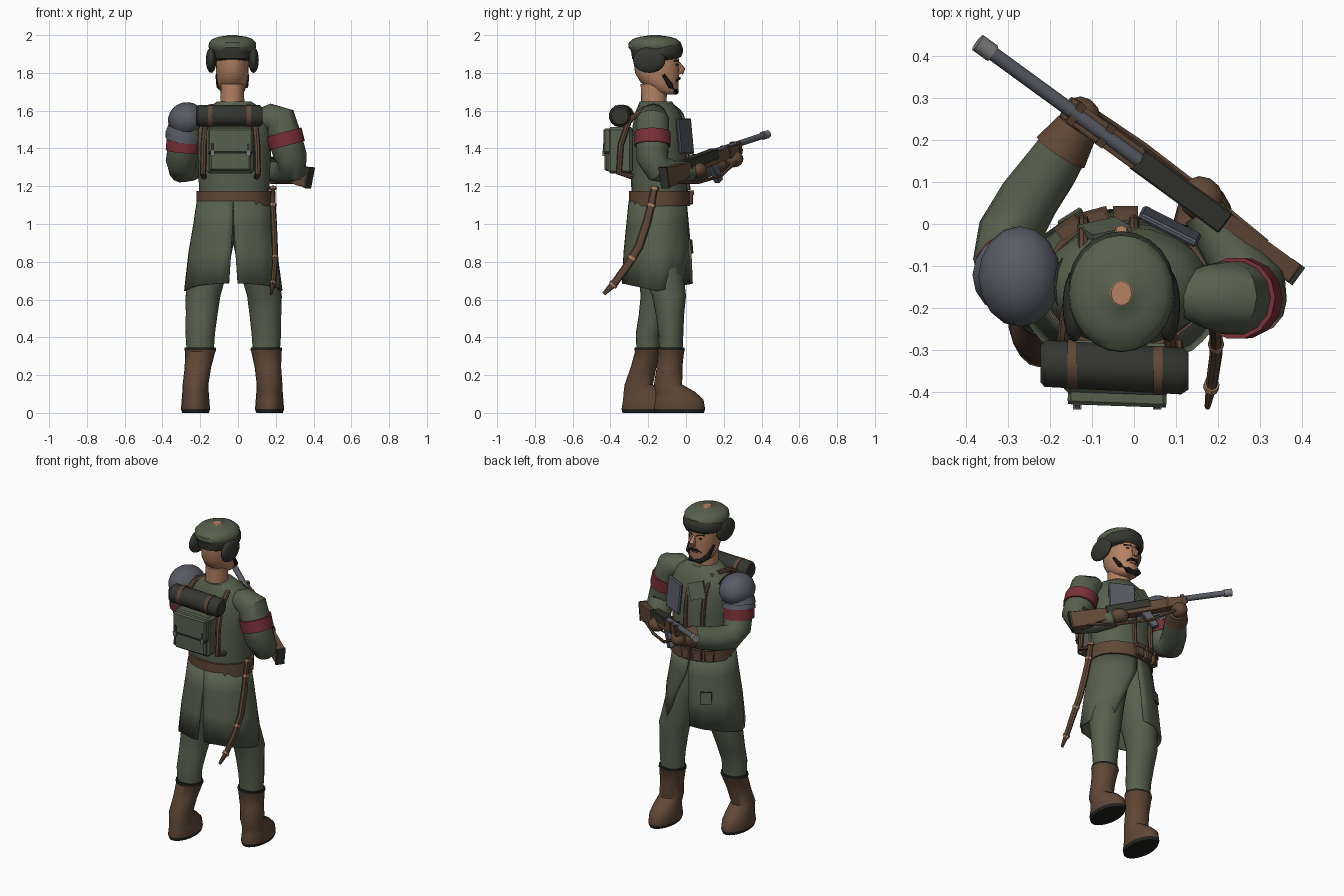
import bpy, bmesh
from math import cos, sin, pi, radians
from mathutils import Vector, Matrix, Euler

cube = bpy.data.objects.get("Cube")
if cube:
    bpy.data.objects.remove(cube)


def material(name, rgb):
    m = bpy.data.materials.new(name)
    m.use_nodes = True
    m.diffuse_color = (*rgb, 1)
    m.node_tree.nodes["Principled BSDF"].inputs["Base Color"].default_value = (*rgb, 1)
    return m


GREEN = material("olive cloth", (.096, .117, .073))
BROWN = material("brown leather", (.117, .064, .037))
DARK = material("charcoal fur", (.035, .037, .03))
METAL = material("steel", (.1, .106, .13))
BRIGHT = material("bright steel", (.2, .2, .2))
RED = material("red cloth", (.19, .03, .037))
SKIN = material("skin", (.46, .22, .125))
BLACK = material("dark hair and soles", (.015, .015, .013))
WOOD = material("dark wood", (.085, .048, .028))
CX = -.03  # head and pack centre line


def finish(bm, name, mats, smooth=True, matrix=None):
    bmesh.ops.recalc_face_normals(bm, faces=bm.faces)
    me = bpy.data.meshes.new(name)
    bm.to_mesh(me)
    bm.free()
    ob = bpy.data.objects.new(name, me)
    bpy.context.collection.objects.link(ob)
    for m in mats if isinstance(mats, (list, tuple)) else [mats]:
        me.materials.append(m)
    if matrix:
        ob.matrix_world = matrix
    if smooth:
        bpy.ops.object.select_all(action='DESELECT')
        ob.select_set(True)
        bpy.context.view_layer.objects.active = ob
        bpy.ops.object.shade_smooth_by_angle(angle=radians(42))
    return ob


def bridge(bm, rings):
    n = len(rings[0])
    for a, b in zip(rings, rings[1:]):
        for i in range(n):
            bm.faces.new((a[i], a[(i + 1) % n], b[(i + 1) % n], b[i]))
    bm.faces.new(rings[0])
    bm.faces.new(rings[-1])


def loft(name, sections, mats, sides=20, rule=None):
    """Stack of level ellipses (x, y, z, rx, ry); rule picks a colour by face centre."""
    bm = bmesh.new()
    bridge(bm, [[bm.verts.new((x + rx * cos(2 * pi * i / sides), y + ry * sin(2 * pi * i / sides), z))
                 for i in range(sides)] for x, y, z, rx, ry in sections])
    if rule:
        for f in bm.faces:
            f.material_index = rule(f.calc_center_median())
    return finish(bm, name, mats)


def tube(name, pts, radii, mats, sides=12, flat=1, matrix=None, ref=None):
    """Round sweep along points; flat scales it along the ref direction."""
    pts = [Vector(p) for p in pts]
    radii = radii if isinstance(radii, (list, tuple)) else [radii] * len(pts)
    bm, rings = bmesh.new(), []
    for k, (p, r) in enumerate(zip(pts, radii)):
        d = (pts[min(k + 1, len(pts) - 1)] - pts[max(k - 1, 0)]).normalized()
        side = Vector(ref or ((1, 0, 0) if abs(d.x) < .75 else (0, 0, 1)))
        v = d.cross(side).normalized()
        u = v.cross(d)
        rings.append([bm.verts.new(p + r * (flat * u * cos(2 * pi * i / sides) + v * sin(2 * pi * i / sides)))
                      for i in range(sides)])
    bridge(bm, rings)
    return finish(bm, name, mats, matrix=matrix)


def ball(name, loc, radii, mat, rot=(0, 0, 0), u=16, v=10):
    bm = bmesh.new()
    bmesh.ops.create_uvsphere(bm, u_segments=u, v_segments=v, radius=1)
    return finish(bm, name, mat, matrix=Matrix.LocRotScale(loc, Euler(rot), radii))


def box(name, loc, size, mat, rot=(0, 0, 0), bevel=0.0, parent=None):
    bm = bmesh.new()
    bmesh.ops.create_cube(bm, size=1)
    bmesh.ops.scale(bm, vec=size, verts=bm.verts)
    if bevel:
        bmesh.ops.bevel(bm, geom=bm.edges[:], offset=bevel, segments=1, affect='EDGES')
    mx = Matrix.LocRotScale(loc, Euler(rot), None)
    return finish(bm, name, mat, False, parent @ mx if parent else mx)


# Boots and trousers: foot x, foot y, ankle y, top x, top y, knee x, knee y, hip x
for tag, fx, fy, ay, tx, ty, kx, ky, hx in (("forward", .167, -.035, -.095, .15, -.08, .14, -.09, .06),
                                            ("rear", -.225, -.205, -.25, -.2, -.2, -.185, -.15, -.11)):
    loft(tag + "_boot", [(fx, fy, 0, .07, .13), (fx, fy, .02, .077, .136), (fx, fy, .07, .073, .128),
                         (fx, fy - .02, .11, .07, .105), (fx, ay, .15, .068, .075),
                         ((fx + tx) / 2, (ay + ty) / 2, .24, .07, .068), (tx, ty, .325, .08, .07),
                         (tx, ty, .332, .084, .074), (tx, ty, .345, .082, .072)], [BROWN, BLACK],
         rule=lambda c: int(c.z < .015 or c.z > .33))
    loft(tag + "_trouser_leg", [(tx, ty, .33, .072, .062), (tx, ty, .42, .078, .066),
                                ((tx + kx) / 2, (ty + ky) / 2, .52, .084, .075), (kx, ky, .62, .092, .09),
                                ((kx + hx) / 2, -.14, .8, .105, .12), (hx, -.15, 1.0, .108, .13),
                                (hx, -.15, 1.1, .08, .1)], GREEN)

# Coat body, belt, neck
loft("coat_body", [(-.02, -.14, 1.13, .187, .148), (-.02, -.14, 1.2, .187, .15), (-.02, -.145, 1.4, .195, .148),
                   (-.02, -.145, 1.52, .2, .138), (-.02, -.15, 1.6, .165, .115), (-.02, -.16, 1.648, .09, .085)], GREEN)
loft("belt", [(-.02, -.14, z, .2, .162) for z in (1.095, 1.175)], BROWN)
loft("neck", [(CX, -.17, 1.6, .064, .066), (CX, -.17, 1.74, .062, .07)], SKIN)

# Coat skirt: two panels, split at the back and open at the front on the trigger side
for side, tag, opening in ((1, "trigger_side", 8), (-1, "support_side", 1)):
    bm, rows, steps = bmesh.new(), [], 16
    for z, rx, ry, gap in ((1.12, .188, .148, .0), (1.0, .205, .16, .01), (.85, .23, .175, .05), (.66, .252, .184, .09)):
        row = []
        for i in range(steps + 1):
            a = -pi / 2 + gap + (pi - gap - gap * opening) * i / steps
            fold = 1 + .02 * sin(i * 1.9) * (1.12 - z) / .46
            hem = .04 * abs(sin(a)) - .015 if z < .7 else 0
            row.append(bm.verts.new((-.025 + side * rx * cos(a) * fold, -.15 + ry * sin(a) * fold, z + hem)))
        rows.append(row)
    for a, b in zip(rows, rows[1:]):
        for i in range(steps):
            bm.faces.new((a[i], a[i + 1], b[i + 1], b[i]))
    skirt = finish(bm, "coat_skirt_" + tag, GREEN)
    mod = skirt.modifiers.new("thickness", 'SOLIDIFY')
    mod.thickness, mod.offset = .012, 0
box("skirt_patch", (-.15, .014, .88), (.066, .008, .074), DARK, (radians(6), 0, radians(32)))
box("skirt_patch_cloth", (-.152, .017, .88), (.06, .008, .068), GREEN, (radians(6), 0, radians(32)))

# Head and face
loft("head", [(CX, -.09, 1.685, .04, .042), (CX, -.11, 1.705, .066, .07), (CX, -.14, 1.75, .08, .1),
              (CX, -.152, 1.8, .086, .118), (CX, -.158, 1.87, .088, .12), (CX, -.16, 1.93, .082, .115)], SKIN)
tube("nose", [(CX, -.042, 1.855), (CX, -.022, 1.818), (CX, -.03, 1.795)], [.009, .019, .014], SKIN, 8)
tube("moustache", [(CX + x, y, z) for x, y, z in ((-.042, -.052, 1.757), (-.018, -.036, 1.771), (.018, -.036, 1.771),
                                                 (.042, -.052, 1.757))], [.004, .009, .009, .004], BLACK, 8)
tube("mouth", [(CX - .02, -.043, 1.752), (CX + .02, -.043, 1.752)], .004, RED, 6)
tube("beard", [(CX + x, y, z) for x, y, z in ((-.082, -.12, 1.79), (-.07, -.08, 1.73), (-.035, -.054, 1.7),
              (.035, -.054, 1.7), (.07, -.08, 1.73), (.082, -.12, 1.79))],
     [.008, .015, .017, .017, .015, .008], BLACK, 8)
for s, tag in ((1, "trigger_side"), (-1, "support_side")):
    ball("eye_" + tag, (CX + s * .034, -.049, 1.843), (.013, .005, .006), BLACK, (0, 0, -s * .35), 10, 6)
    tube("eyebrow_" + tag, [(CX + s * .015, -.04, 1.862), (CX + s * .055, -.063, 1.864)], .005, BLACK, 6)
    ball("ear_flap_" + tag, (CX + s * .112, -.195, 1.868), (.028, .086, .068), DARK)

# Fur hat
loft("hat_band", [(CX, -.165, z, r, r + .012) for z, r in ((1.865, .09), (1.875, .108), (1.93, .116))], DARK)
loft("hat_crown", [(CX, -.165, z, r, r + s) for z, r, s in ((1.915, .112, .012), (1.935, .126, .014),
     (1.96, .124, .014), (1.98, .105, .011), (1.992, .07, .006), (1.998, .026, .004), (2, .024, .004))],
     [GREEN, SKIN], 24, lambda c: int(c.z > 1.996))
tube("hat_front_flap", [(CX + .112 * sin(a), -.165 + .126 * cos(a), 1.905 + .015 * cos(a)) for a in
     [radians(d) for d in range(-90, 91, 15)]],
     [.012, .018, .021, .022, .023, .023, .023, .023, .023, .022, .021, .018, .012], DARK, 10, 1.8, ref=(0, 0, 1))

# Arms
tube("trigger_arm", [(.11, -.17, 1.56), (.165, -.172, 1.563), (.222, -.175, 1.55), (.25, -.177, 1.45),
     (.28, -.178, 1.35), (.288, -.15, 1.295), (.23, -.07, 1.275), (.165, .03, 1.28)],
     [.05, .075, .088, .09, .086, .076, .062, .05], GREEN, 14)
tube("trigger_armband", [(.2415, -.1765, 1.485), (.2605, -.1773, 1.415)], [.098, .097], RED, 14)
tube("support_arm", [(-.17, -.14, 1.56), (-.25, -.135, 1.53), (-.285, -.12, 1.42), (-.3, -.08, 1.33), (-.295, -.02, 1.295),
     (-.25, .06, 1.3), (-.2, .13, 1.32), (-.155, .2, 1.34)], [.06, .08, .085, .083, .077, .072, .067, .058], GREEN, 14)
tube("support_armband", [(-.285, -.12, 1.455), (-.291, -.112, 1.385)], .092, RED, 14)
tube("support_cuff", [(-.175, .17, 1.335), (-.135, .23, 1.345)], [.068, .052], BROWN, 12)
ball("support_glove", (-.125, .255, 1.345), (.045, .05, .045), BROWN, (0, 0, .5), 12, 8)
ball("trigger_glove", (.16, .06, 1.285), (.052, .055, .042), BROWN, (0, 0, .6), 12, 8)
ball("shoulder_plate", (-.272, -.125, 1.55), (.099, .12, .095), METAL, (0, -.2, 0))
for i in range(2):
    tube("plate_lame_%d" % (i + 1), [(-.28 - .003 * i, -.128, 1.515 - .03 * i), (-.285 - .003 * i, -.12, 1.475 - .03 * i)],
         [.09, .1 - .003 * i], METAL, 16)

# Chest plate, harness and pouches
box("chest_plate", (.085, -.006, 1.465), (.155, .018, .19), METAL, (radians(6), 0, radians(-27)), .006)
for x in (-.12, .0):
    tube("chest_strap", [(x, -.2, 1.6), (x, -.09, 1.61), (x, -.02, 1.52), (x, .002, 1.4), (x, .008, 1.18)],
         .015, BROWN, 8, .9)
box("coat_lapel", (-.07, -.012, 1.53), (.1, .016, .1), GREEN, (radians(18), radians(20), radians(12)))
for x, y, a in ((-.155, -.012, 35), (-.09, .013, 15), (-.02, .02, 0)):
    box("belt_pouch", (x, y, 1.14), (.055, .036, .075), BROWN, (0, 0, radians(a)), .006)
    box("pouch_flap", (x, y + .002, 1.165), (.06, .042, .025), WOOD, (0, 0, radians(a)))

# Backpack and bedroll
PX = -.04
box("backpack", (PX, -.345, 1.39), (.25, .13, .245), GREEN, (0, 0, radians(-2)), .014)
box("backpack_pocket", (PX, -.41, 1.375), (.22, .035, .19), GREEN, (0, 0, radians(-2)), .01)
box("backpack_flap", (PX, -.41, 1.44), (.235, .046, .13), GREEN, (0, 0, radians(-2)), .008)
box("flap_edge", (PX, -.41, 1.374), (.234, .045, .005), DARK, (0, 0, radians(-2)))
for s in (-1, 1):
    box("pack_clasp", (PX + s * .095, -.436, 1.375), (.02, .012, .03), BRIGHT)
    box("pack_clasp_strap", (PX + s * .095, -.435, 1.405), (.014, .008, .04), DARK)
    tube("pack_strap", [(PX + s * .14, -.28, 1.25), (PX + s * .145, -.355, 1.27), (PX + s * .142, -.345, 1.42),
                        (PX + s * .13, -.3, 1.55), (PX + s * .12, -.22, 1.61), (PX + s * .1, -.12, 1.62)], .016, BROWN, 8)
    x = -.045 + s * .102
    tube("bedroll_strap", [(x - .011, -.341 - s * .008, 1.572), (x + .011, -.341 - s * .008, 1.572)], .06, BROWN, 14)
tube("bedroll", [(-.223, -.332, 1.572), (-.21, -.332, 1.572), (.115, -.35, 1.572), (.13, -.35, 1.572)],
     [.045, .057, .057, .045], DARK, 14)

# Sabre in its scabbard
curve = [(.185, -.165, 1.2), (.185, -.185, 1.1), (.19, -.21, 1.0), (.195, -.25, .88), (.195, -.31, .78),
         (.185, -.38, .685), (.175, -.435, .63)]
tube("scabbard", curve, [.016, .021, .023, .023, .022, .02, .01], BROWN, 8, .7)
for k, f in ((0, .1), (1, 0), (3, .6), (5, .1)):
    p, q = Vector(curve[k]), Vector(curve[k + 1])
    c, d = p.lerp(q, f), (q - p).normalized() * .007
    tube("scabbard_band", [c - d, c + d], .025, SKIN, 8, .75)

# Rifle, built along its own x axis from butt to muzzle
butt, muzzle = Vector((.378, -.115, 1.262)), Vector((-.372, .432, 1.475))
axis = (muzzle - butt).normalized()
across = Vector((0, 0, 1)).cross(axis).normalized()
gun = Matrix.Translation(butt) @ Matrix((axis, across, axis.cross(across))).transposed().to_4x4()
length = (muzzle - butt).length


def gun_slab(name, outline, width, mat):
    bm = bmesh.new()
    bridge(bm, [[bm.verts.new((t, w, h)) for t, h in outline] for w in (-width / 2, width / 2)])
    bmesh.ops.bevel(bm, geom=bm.edges[:], offset=.004, segments=1, affect='EDGES')
    finish(bm, name, mat, False, gun)


gun_slab("rifle_stock", [(0, .037), (0, -.07), (.06, -.07), (.22, -.05), (.34, -.045), (.34, .02), (.2, .022)], .05, BROWN)
gun_slab("rifle_forestock", [(.3, .016), (.3, -.045), (.5, -.042), (.67, -.035), (.69, .01), (.6, .02)], .054, BROWN)
gun_slab("rifle_receiver", [(.21, .034), (.21, -.02), (.47, -.02), (.47, .034)], .058, DARK)
gun_slab("rifle_magazine", [(.4, -.03), (.46, -.03), (.49, -.14), (.45, -.15)], .035, METAL)
box("butt_plate", (-.003, 0, -.017), (.012, .052, .112), DARK, parent=gun)
for t in (.57, .66):
    box("barrel_band", (t, 0, -.008), (.02, .06, .066), WOOD, parent=gun)
tube("rifle_barrel", [(.44, 0, .017), (length - .03, 0, .002)], .017, METAL, 12, matrix=gun)
tube("rifle_muzzle", [(length - .045, 0, .002), (length, 0, 0)], .022, BRIGHT, 12, matrix=gun)
tube("trigger_guard", [(.28, 0, -.04), (.3, 0, -.075), (.36, 0, -.075), (.39, 0, -.03)], .006, METAL, 6, matrix=gun)
tube("rifle_sling", [(.08, -.02, -.06), (.25, -.03, -.1), (.45, -.035, -.11), (.6, -.03, -.07), (.68, -.02, -.02)],
     .009, BROWN, 6, matrix=gun)
